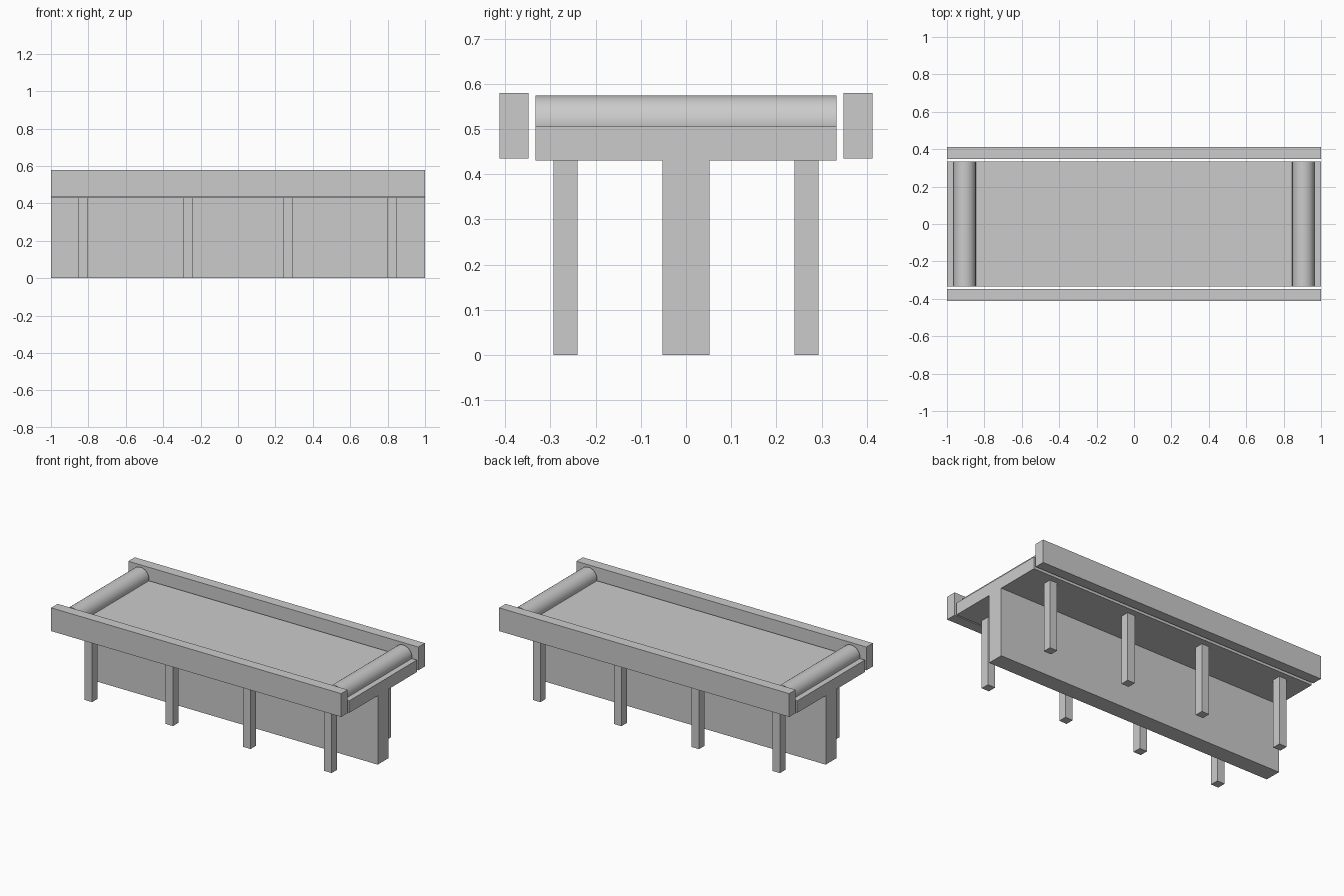
import bpy
from math import pi

cube = bpy.data.objects.get("Cube")
if cube:
    bpy.data.objects.remove(cube, do_unlink=True)

# Single plain grey for every part
grey = bpy.data.materials.new("plain_grey")
grey.use_nodes = True
colour = (0.6, 0.6, 0.6, 1)
grey.diffuse_color = colour
grey.node_tree.nodes["Principled BSDF"].inputs["Base Color"].default_value = colour


def box(name, x, y, z):
    """Box spanning the given (min, max) ranges."""
    bpy.ops.mesh.primitive_cube_add(size=1, location=[sum(r) / 2 for r in (x, y, z)])
    ob = bpy.context.object
    ob.name = name
    ob.scale = [r[1] - r[0] for r in (x, y, z)]
    bpy.ops.object.transform_apply(location=False, rotation=False, scale=True)
    ob.data.materials.append(grey)


# Bed slab and the central supporting wall
box("bed", (-1, 1), (-0.333, 0.333), (0.43, 0.505))
box("support_wall", (-1, 1), (-0.052, 0.052), (0, 0.43))

# Side rails and rows of legs, front and back
for side, sign in (("front", -1), ("back", 1)):
    rail = sorted((sign * 0.348, sign * 0.412))
    box(side + "_rail", (-1, 1), rail, (0.435, 0.58))
    leg = sorted((sign * 0.24, sign * 0.293))
    for i, x in enumerate((-0.827, -0.269, 0.266, 0.825)):
        box(f"{side}_leg_{i + 1}", (x - 0.026, x + 0.026), leg, (0, 0.43))

# Rollers part sunk into both ends of the bed
for side, sign in (("right", -1), ("left", 1)):
    bpy.ops.mesh.primitive_cylinder_add(vertices=48, radius=0.06, depth=0.666,
                                        location=(sign * 0.906, 0, 0.514),
                                        rotation=(pi / 2, 0, 0))
    roller = bpy.context.object
    roller.name = side + "_roller"
    roller.data.materials.append(grey)
    bpy.ops.object.shade_smooth_by_angle()
